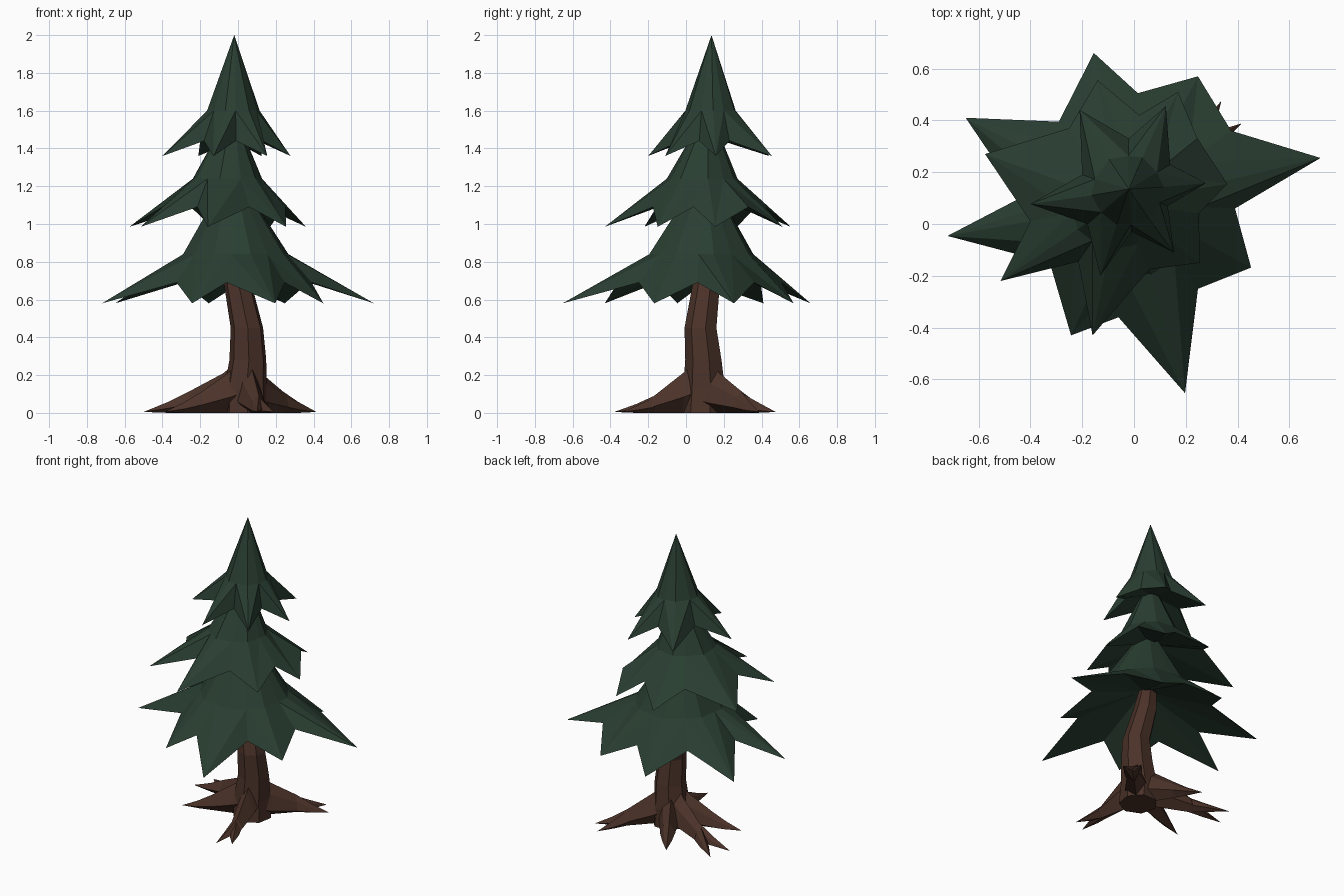
import bpy, bmesh, math
from mathutils import Vector

if "Cube" in bpy.data.objects:
    bpy.data.objects.remove(bpy.data.objects["Cube"])


def material(name, color):
    m = bpy.data.materials.new(name)
    m.diffuse_color = (*color, 1)
    m.use_nodes = True
    m.node_tree.nodes["Principled BSDF"].inputs["Base Color"].default_value = m.diffuse_color
    return m


GREEN = material("pine green", (0.0225, 0.048, 0.031))
BROWN = material("bark brown", (0.070, 0.032, 0.022))


def finish(bm, name, mat):
    bmesh.ops.recalc_face_normals(bm, faces=bm.faces)
    mesh = bpy.data.meshes.new(name)
    bm.to_mesh(mesh)
    bm.free()
    mesh.materials.append(mat)
    bpy.context.collection.objects.link(bpy.data.objects.new(name, mesh))


def bridge(bm, a, b):
    n = len(a)
    for i in range(n):
        bm.faces.new((a[i], a[(i + 1) % n], b[(i + 1) % n], b[i]))


def fan(bm, ring, point):
    for i in range(len(ring)):
        bm.faces.new((ring[i], ring[(i + 1) % len(ring)], point))


def tier(name, rim, z_tip, z_notch, axis, apex, r, z_shoulder, z_hub):
    """Star-edged cone: rim alternates branch tip and notch, with a shoulder ring above."""
    bm = bmesh.new()
    edge, shoulder = [], []
    for i, (x, y) in enumerate(rim):
        is_tip = i % 2 == 0
        edge.append(bm.verts.new((x, y, z_tip if is_tip else z_notch)))
        d = (Vector((x, y)) - Vector(axis)).normalized() * r * (1 if is_tip else 0.95)
        shoulder.append(bm.verts.new((axis[0] + d.x, axis[1] + d.y, z_shoulder)))
    # triangulated skirt keeps a crisp ridge along every branch
    n = len(rim)
    for i in range(n):
        j = (i + 1) % n
        t, k = (i, j) if i % 2 == 0 else (j, i)
        bm.faces.new((edge[t], edge[k], shoulder[k]))
        bm.faces.new((edge[t], shoulder[k], shoulder[t]))
    fan(bm, shoulder, bm.verts.new(apex))
    fan(bm, edge, bm.verts.new((*axis, z_hub)))
    finish(bm, name, GREEN)


# Foliage tiers
tier("lower_branches",
     [(-.155, .66), (.015, .505), (.247, .57), (.375, .36), (.72, .255), (.39, .06),
      (.452, -.168), (.247, -.25), (.197, -.653), (-.06, -.36), (-.243, -.43), (-.325, -.15),
      (-.72, -.046), (-.44, .1), (-.65, .41), (-.29, .395)],
     .58, .69, (-.01, .08), (-.03, .1, 1.3), .285, .84, .83)
tier("middle_branches",
     [(-.14, .555), (.02, .42), (.17, .51), (.245, .33), (.36, .155), (.25, .04),
      (.255, -.15), (.06, -.175), (-.16, -.43), (-.215, -.145), (-.515, -.22), (-.40, .01),
      (-.575, .27), (-.25, .37)],
     .985, 1.09, (-.06, .085), (-.03, .12, 1.62), .19, 1.24, 1.18)
tier("top_branches",
     [(.123, .455), (.14, .23), (.278, .158), (.13, .07), (.155, -.11), (-.01, -.03),
      (-.13, -.2), (-.18, 0), (-.4, .077), (-.2, .19), (-.21, .44), (-.02, .33)],
     1.36, 1.44, (-.025, .13), (-.02, .135, 2.0), .14, 1.6, 1.5)

# Crooked trunk: (x, y, z, radius) stations
bm = bmesh.new()
rings = []
for x, y, z, r in [(.045, .095, 0, .12), (.04, .1, .13, .115), (.053, .096, .28, .1),
                   (.048, .08, .45, .088), (.0, .11, .68, .075), (-.03, .11, .88, .05)]:
    rings.append([bm.verts.new((x + r * math.cos(a), y + r * math.sin(a), z))
                  for a in (math.tau * (k + .3) / 7 for k in range(7))])
for a, b in zip(rings, rings[1:]):
    bridge(bm, a, b)
bm.faces.new(rings[0])
bm.faces.new(rings[-1])
finish(bm, "trunk", BROWN)


# Roots
def root_piece(bm, stations, tip):
    """Tapered spike with a keel on the ground, through (point, half width, height)."""
    tip = Vector(tip)
    d = (tip - stations[0][0]).normalized()
    side = Vector((-d.y, d.x))
    rings = []
    for p, w, h in stations:
        section = [(0, 0), (-.95, .25), (-.6, .72), (.1, 1), (.85, .4)]
        rings.append([bm.verts.new((*(p + side * w * u), h * v)) for u, v in section])
    for a, b in zip(rings, rings[1:]):
        bridge(bm, a, b)
    bm.faces.new(rings[0])
    fan(bm, rings[-1], bm.verts.new((*tip, .005)))


# name: (middle height, prong tips)
BASE = Vector((.05, .09))
ROOTS = {
    "back_left_root": (.115, [(-.50, .24), (-.45, .38)]),
    "left_root": (.105, [(-.39, -.045)]),
    "front_root": (.09, [(.10, -.38), (.19, -.335)]),
    "back_right_root": (.115, [(.415, .388), (.337, .475)]),
    "back_root": (.11, [(-.17, .455)]),
}
for name, (mid, tips) in ROOTS.items():
    bm = bmesh.new()
    aim = sum((Vector(t) for t in tips), Vector((0, 0))) / len(tips)
    at = lambda f: BASE.lerp(aim, f)
    for i, t in enumerate(tips):
        prong = (at(.58).lerp(Vector(t), .45), .032, mid * .52)
        if i == 0:
            root_piece(bm, [(at(.08), .08, .28), (at(.24), .072, .21),
                            (at(.58), .052, mid), prong], t)
        else:
            root_piece(bm, [(at(.3), .05, .17), (at(.58), .045, mid * .93), prong], t)
    finish(bm, name, BROWN)
